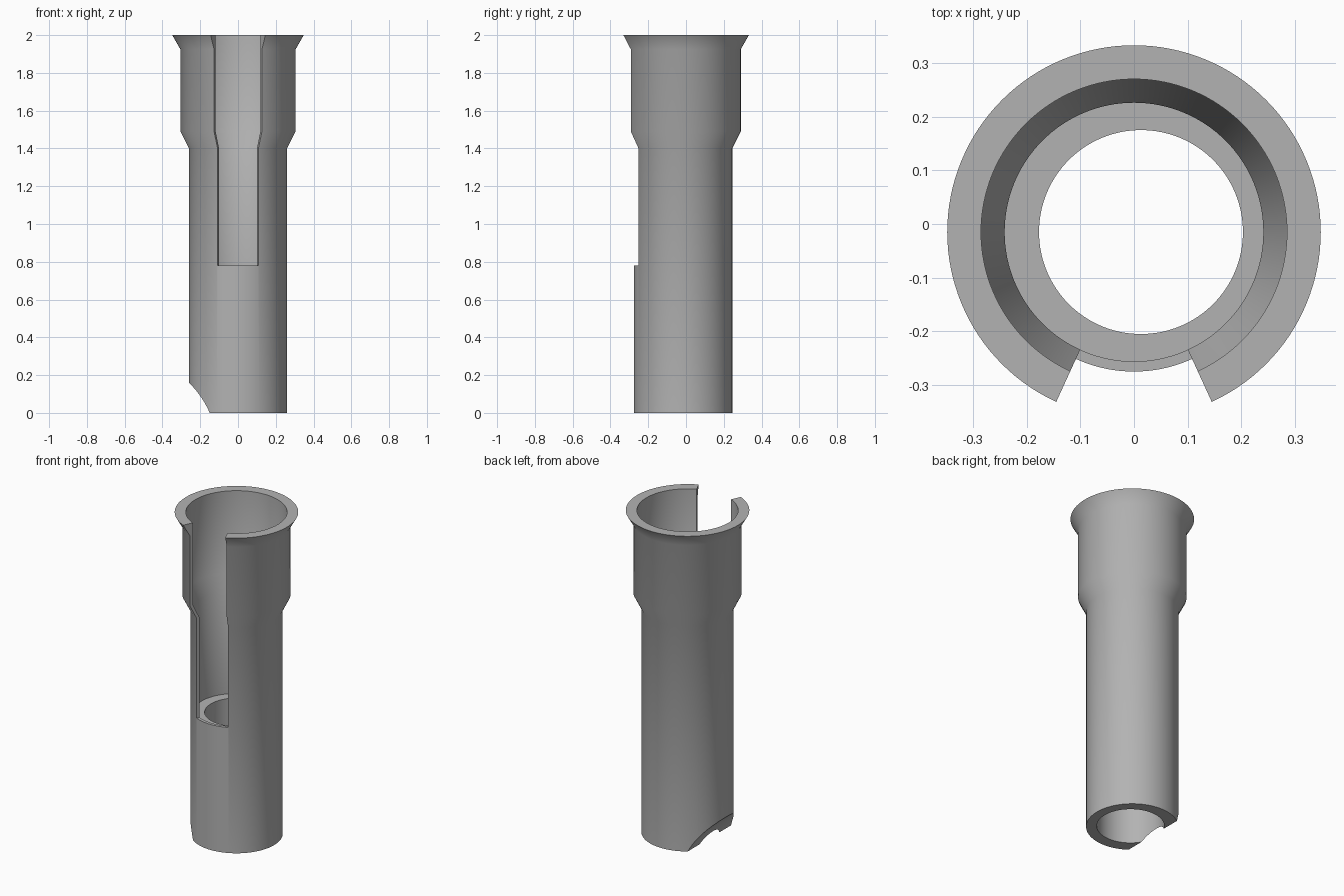
import bpy, bmesh, math
from mathutils import Matrix, Vector

cube = bpy.data.objects.get("Cube")
if cube:
    bpy.data.objects.remove(cube, do_unlink=True)

AXIS_Y = -0.015          # tube axis
SLOT_HALF = math.radians(24.6)
SEGMENTS = 128

grey = bpy.data.materials.new("plain_grey")
grey.use_nodes = True
grey.diffuse_color = (0.45, 0.45, 0.45, 1)
grey.node_tree.nodes["Principled BSDF"].inputs["Base Color"].default_value = (0.45, 0.45, 0.45, 1)


def add_object(name, bm):
    bmesh.ops.recalc_face_normals(bm, faces=bm.faces)
    mesh = bpy.data.meshes.new(name)
    bm.to_mesh(mesh)
    bm.free()
    mesh.materials.append(grey)
    obj = bpy.data.objects.new(name, mesh)
    bpy.context.collection.objects.link(obj)
    return obj


def lathe(name, profile):
    bm = bmesh.new()
    verts = [bm.verts.new((r, 0, z)) for r, z in profile]
    edges = [bm.edges.new(pair) for pair in zip(verts, verts[1:])]
    bmesh.ops.spin(bm, geom=verts + edges, cent=(0, 0, 0), axis=(0, 0, 1),
                   angle=math.tau, steps=SEGMENTS, use_merge=True)
    bmesh.ops.remove_doubles(bm, verts=bm.verts, dist=1e-5)
    obj = add_object(name, bm)
    obj.data.transform(Matrix.Translation((0, AXIS_Y, 0)))
    return obj


def cylinder(name, radius, depth, matrix):
    bm = bmesh.new()
    bmesh.ops.create_cone(bm, cap_ends=True, segments=SEGMENTS, radius1=radius,
                          radius2=radius, depth=depth, matrix=matrix)
    return add_object(name, bm)


def wedge(name, low, high, reach):
    bm = bmesh.new()
    x, y = reach * math.sin(SLOT_HALF), -reach * math.cos(SLOT_HALF)
    base = bm.faces.new([bm.verts.new((px, py + AXIS_Y, low))
                         for px, py in ((0, 0), (-x, y), (x, y))])
    top = bmesh.ops.extrude_face_region(bm, geom=[base])["geom"]
    bmesh.ops.translate(bm, vec=(0, 0, high - low),
                        verts=[v for v in top if isinstance(v, bmesh.types.BMVert)])
    return add_object(name, bm)


# Stepped tube: outer wall, flared rim, inner wall, ledge
tube = lathe("stepped_tube", [
    (0, 0), (0.26, 0), (0.26, 1.4), (0.305, 1.49), (0.305, 1.925), (0.348, 2),
    (0.285, 2), (0.285, 1.49), (0.241, 1.4), (0.241, 0.76), (0, 0.76)])

# Cutters: offset bore, front slot, curved notch at the foot
cutters = [
    cylinder("bore_cutter", 0.19, 2, Matrix.Translation((0.013, AXIS_Y, 0.4))),
    wedge("slot_cutter", 0.78, 2.2, 0.6),
    cylinder("notch_cutter", 0.5, 1.2, Matrix.Translation((-0.609, 0, -0.198))
             @ Matrix.Rotation(math.pi / 2, 4, "X")),
]
for cutter in cutters:
    cutter.hide_render = True
    cutter.hide_set(True)
    cut = tube.modifiers.new(cutter.name, "BOOLEAN")
    cut.operation = "DIFFERENCE"
    cut.solver = "EXACT"
    cut.object = cutter

# Bake the cuts, then discard the cutters
bpy.context.view_layer.update()
graph = bpy.context.evaluated_depsgraph_get()
tube.data = bpy.data.meshes.new_from_object(tube.evaluated_get(graph))
tube.modifiers.clear()
for cutter in cutters:
    bpy.data.objects.remove(cutter, do_unlink=True)

bpy.ops.object.select_all(action="DESELECT")
tube.select_set(True)
bpy.context.view_layer.objects.active = tube
bpy.ops.object.shade_smooth_by_angle(angle=math.radians(35))
